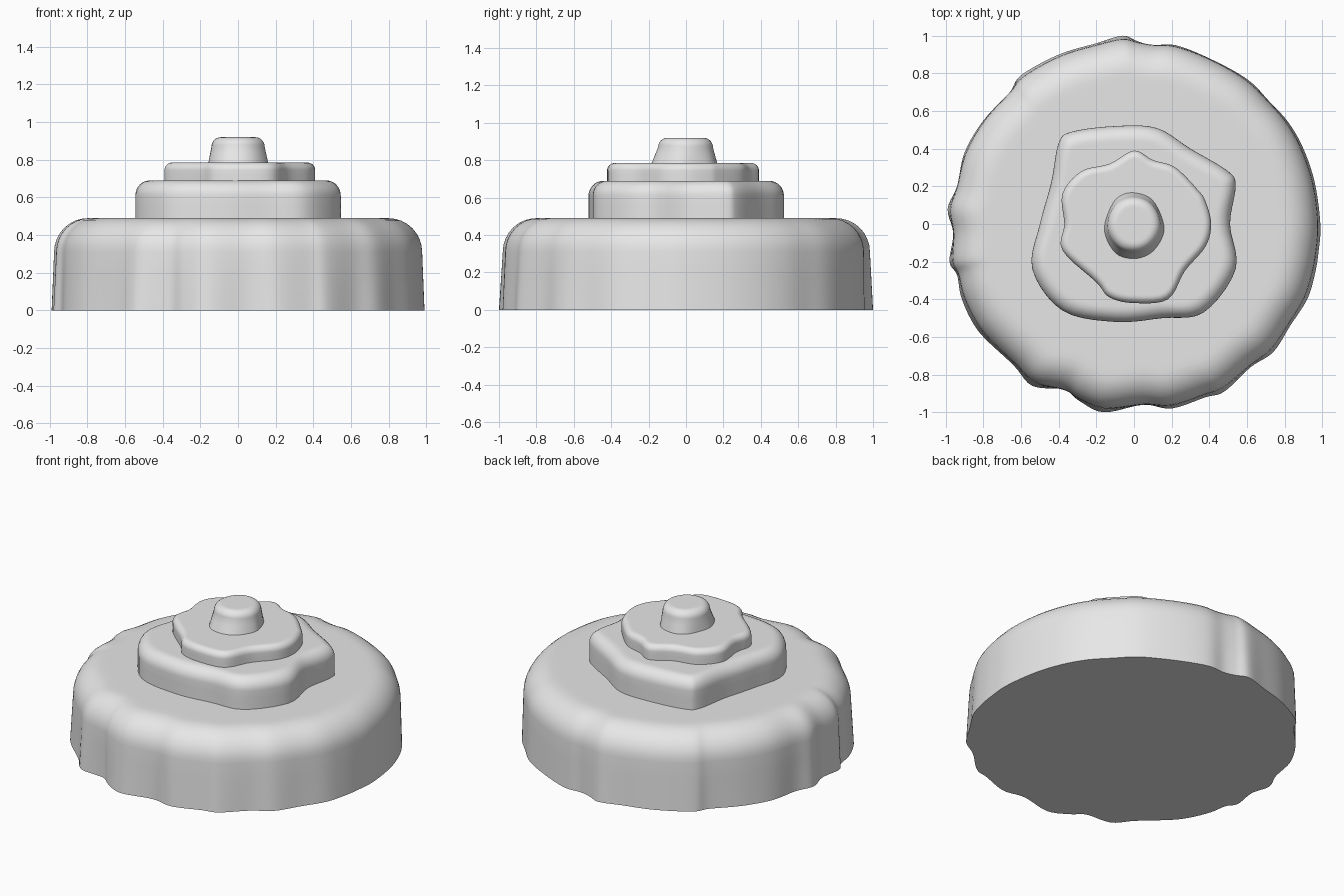
import bpy
import bmesh
from math import sin, cos, pi
from mathutils import Vector

default_cube = bpy.data.objects.get("Cube")
if default_cube:
    bpy.data.objects.remove(default_cube, do_unlink=True)

grey = bpy.data.materials.new("plain grey")
grey.use_nodes = True
grey.diffuse_color = (0.8, 0.8, 0.8, 1)
grey.node_tree.nodes["Principled BSDF"].inputs["Base Color"].default_value = grey.diffuse_color


def smooth_outline(points, steps=5):
    """Closed Catmull-Rom curve through points given in hundredths."""
    control = [Vector(p) / 100 for p in points]
    count = len(control)
    outline = []
    for i in range(count):
        a, b, c, d = (control[(i + k) % count] for k in (-1, 0, 1, 2))
        for s in range(steps):
            t = s / steps
            outline.append(0.5 * (2 * b + (c - a) * t
                                  + (2 * a - 5 * b + 4 * c - d) * t ** 2
                                  + (3 * b - a - 3 * c + d) * t ** 3))
    return outline


def tier(name, points, bottom, top, bevel, taper=0, target=1, arc_steps=8):
    """Wavy slab with a rounded top rim; taper pulls the wall towards a circle."""
    outline = smooth_outline(points)
    wall_top = top - bevel

    # Profile rows: height, inward offset, amount of taper
    rows = [(bottom + (wall_top - bottom) * k / 3, 0, taper * k / 3) for k in range(4)]
    for k in range(1, arc_steps + 1):
        angle = pi / 2 * k / arc_steps
        rows.append((wall_top + bevel * sin(angle), bevel * (1 - cos(angle)), taper))
    rows.append((top, bevel * 1.2, taper))

    bm = bmesh.new()
    rings = []
    for z, inset, fade in rows:
        ring = []
        for p in outline:
            radius = p.length + (target - p.length) * fade - inset
            q = p.normalized() * radius
            ring.append(bm.verts.new((q.x, q.y, z)))
        rings.append(ring)
    count = len(outline)
    for low, high in zip(rings, rings[1:]):
        for i in range(count):
            j = (i + 1) % count
            bm.faces.new((low[i], low[j], high[j], high[i]))
    bm.faces.new(rings[-1])
    bm.faces.new(rings[0][::-1])
    bmesh.ops.recalc_face_normals(bm, faces=bm.faces[:])

    mesh = bpy.data.meshes.new(name)
    bm.to_mesh(mesh)
    bm.free()
    mesh.materials.append(grey)
    obj = bpy.data.objects.new(name, mesh)
    bpy.context.collection.objects.link(obj)
    bpy.ops.object.select_all(action="DESELECT")
    obj.select_set(True)
    bpy.context.view_layer.objects.active = obj
    bpy.ops.object.shade_smooth_by_angle(angle=pi / 4)
    return obj


# Broad base with a rippled wall and a wide soft rim
tier("wide_base", [
    (99, 0), (96, 22), (90, 40), (82, 54), (72, 65), (60, 77), (40, 88), (22, 95),
    (10, 95), (2, 97), (-6, 100), (-20, 96), (-40, 90), (-60, 79), (-66, 70),
    (-80, 55), (-90, 38), (-94, 20), (-99, 8), (-96, -5), (-98, -20), (-94, -27),
    (-92, -38), (-87, -50), (-80, -60), (-64, -75), (-54, -86), (-37, -88),
    (-29, -94), (-16, -100), (5, -96), (20, -98), (38, -92), (48, -89),
    (62, -76), (74, -68), (83, -54), (92, -40), (96, -27), (98, -15),
], 0, 0.49, 0.18, taper=0.4, target=0.96)

# Angular middle step
tier("middle_step", [
    (51, 0), (54, 20), (50, 28), (30, 40), (12, 51), (-10, 52), (-33, 49), (-40, 43),
    (-44, 22), (-50, 0), (-54, -24), (-38, -46), (-10, -52), (15, -50), (37, -47),
    (54, -24),
], 0.47, 0.69, 0.08)

# Thin upper step
tier("upper_step", [
    (41, 0), (38, 12), (34, 18), (22, 30), (10, 34), (0, 39), (-13, 32), (-28, 28),
    (-38, 16), (-37, 0), (-38, -14), (-20, -31), (-13, -39), (0, -42), (18, -40),
    (27, -25), (38, -12),
], 0.67, 0.785, 0.04)

# Tapered knob on the summit
tier("top_knob", [
    (16, 0), (10, 13), (0, 17), (-8, 15), (-13, 8), (-16, -4), (-10, -16), (0, -19),
    (9, -16), (15, -8),
], 0.77, 0.92, 0.05, taper=0.75, target=0.135)
